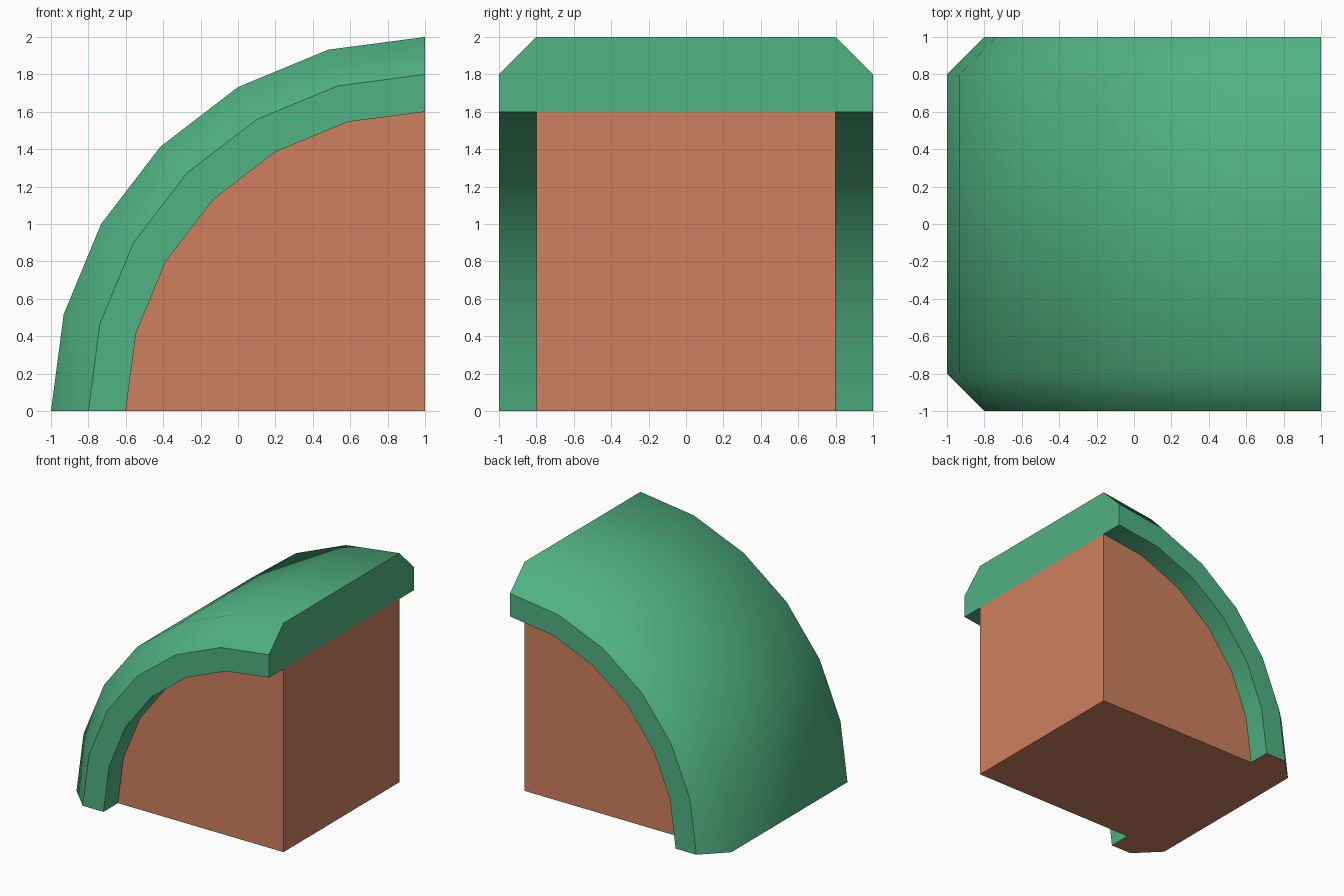
import bpy, bmesh, math

if "Cube" in bpy.data.objects:
    bpy.data.objects.remove(bpy.data.objects["Cube"])

SEGMENTS = 6  # 15 degree facets over a quarter circle centred on (x=1, z=0)


def material(name, colour):
    m = bpy.data.materials.new(name)
    m.diffuse_color = (*colour, 1)
    m.use_nodes = True
    m.node_tree.nodes["Principled BSDF"].inputs["Base Color"].default_value = m.diffuse_color
    return m


green = material("green", (0.08, 0.445, 0.231))
brown = material("terracotta", (0.617, 0.216, 0.114))


def arc_point(step, radius, y):
    a = math.radians(90 + 90 * step / SEGMENTS)
    return (1 + radius * math.cos(a), y, radius * math.sin(a))


def finish(name, bm, materials):
    bmesh.ops.recalc_face_normals(bm, faces=bm.faces[:])
    mesh = bpy.data.meshes.new(name)
    bm.to_mesh(mesh)
    bm.free()
    for m in materials:
        mesh.materials.append(m)
    obj = bpy.data.objects.new(name, mesh)
    bpy.context.collection.objects.link(obj)
    return obj


# Quarter-round core; its curved wall is covered by the band
bm = bmesh.new()
sides = []
for y in (-0.8, 0.8):
    ring = [bm.verts.new((1, y, 0))]
    ring += [bm.verts.new(arc_point(i, 1.6, y)) for i in range(SEGMENTS + 1)]
    bm.faces.new(ring)
    sides.append(ring)
a, b = sides
bm.faces.new((a[0], a[1], b[1], b[0]))      # upright end
bm.faces.new((a[0], a[-1], b[-1], b[0]))    # underside
finish("core", bm, [brown])

# Chamfered band swept round the arc: (y, radius) section, open against the core
section = [(-0.8, 1.6), (-1, 1.6), (-1, 1.8), (-0.8, 2),
           (0.8, 2), (1, 1.8), (1, 1.6), (0.8, 1.6)]
bm = bmesh.new()
rings = [[bm.verts.new(arc_point(i, r, y)) for y, r in section]
         for i in range(SEGMENTS + 1)]
for r0, r1 in zip(rings, rings[1:]):
    for k in range(len(section) - 1):
        bm.faces.new((r0[k], r0[k + 1], r1[k + 1], r1[k])).smooth = True
    # hard corners everywhere but between the top and its chamfers
    for k in (1, 2, 5, 6):
        bm.edges.get((r0[k], r1[k])).smooth = False
# end caps: green upright end, terracotta foot
for ring, index in ((rings[0], 0), (rings[-1], 1)):
    cap = bm.faces.new(ring)
    cap.material_index = index
    for e in cap.edges:
        e.smooth = False
finish("band", bm, [green, brown])
